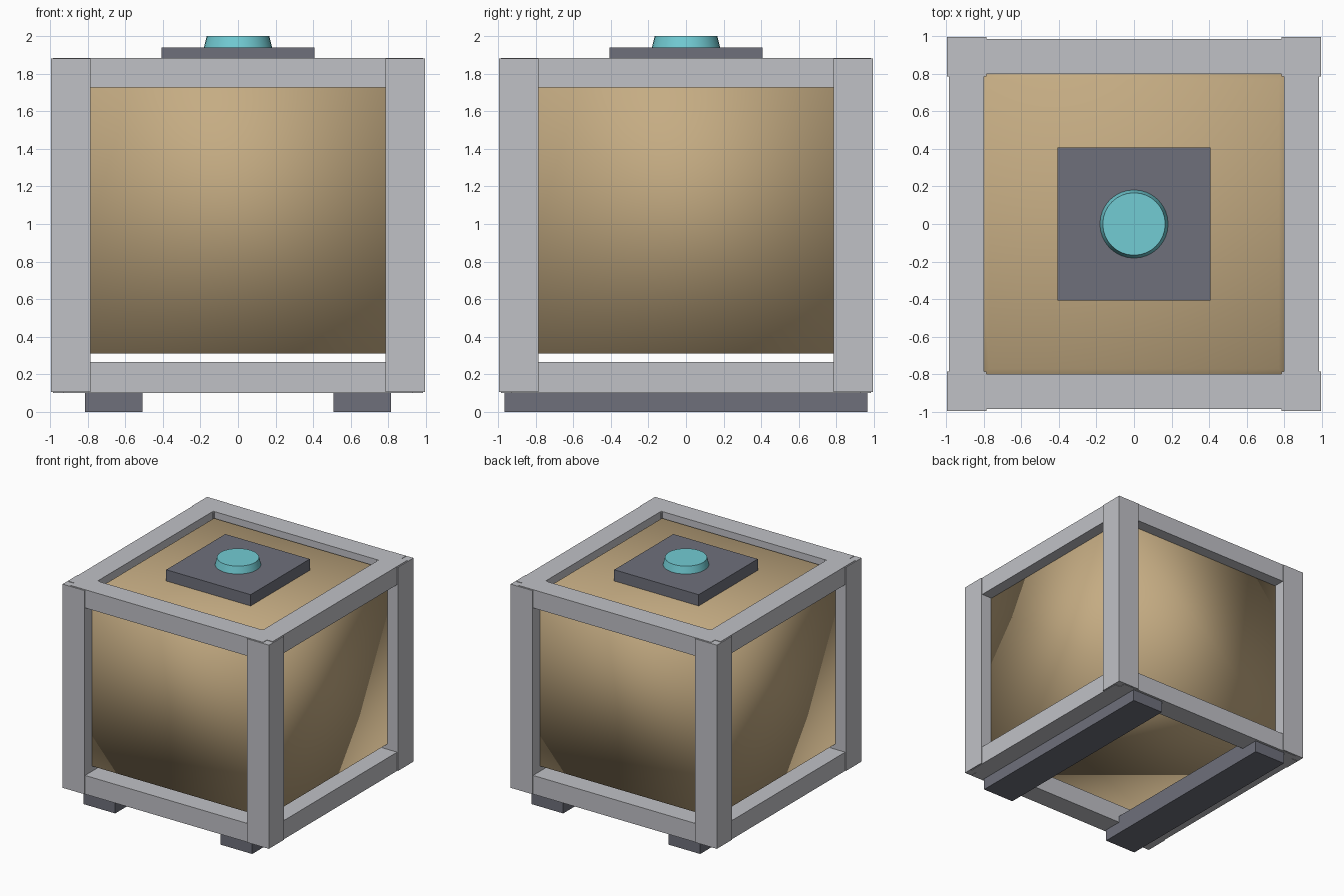
import bpy
import bmesh
import math

cube = bpy.data.objects.get("Cube")
if cube:
    bpy.data.objects.remove(cube, do_unlink=True)


def linear(c):
    c /= 255
    return c / 12.92 if c <= 0.04045 else ((c + 0.055) / 1.055) ** 2.4


def material(name, r, g, b):
    mat = bpy.data.materials.new(name)
    mat.use_nodes = True
    color = (linear(r), linear(g), linear(b), 1)
    mat.diffuse_color = color
    bsdf = mat.node_tree.nodes["Principled BSDF"]
    bsdf.inputs["Base Color"].default_value = color
    bsdf.inputs["Roughness"].default_value = 0.8
    return mat


LIGHT = material("light grey", 192, 193, 198)
DARK = material("dark grey", 110, 112, 123)
TAN = material("tan", 197, 172, 131)
TEAL = material("teal", 114, 204, 212)


def finish(name, bm, mat):
    mesh = bpy.data.meshes.new(name)
    bm.to_mesh(mesh)
    bm.free()
    mesh.materials.append(mat)
    obj = bpy.data.objects.new(name, mesh)
    bpy.context.collection.objects.link(obj)
    return obj


def box_mesh(x, y, z):
    """Box between the given (low, high) ranges."""
    bm = bmesh.new()
    bmesh.ops.create_cube(bm, size=1)
    for v in bm.verts:
        for i, (low, high) in enumerate((x, y, z)):
            v.co[i] = low if v.co[i] < 0 else high
    return bm


def box(name, x, y, z, mat):
    return finish(name, box_mesh(x, y, z), mat)


def span(low, high, side):
    return tuple(sorted((low * side, high * side)))


# Crate body with chamfered top edges
BODY, BODY_TOP = 0.89, 1.84
bm = box_mesh((-BODY, BODY), (-BODY, BODY), (0.31, BODY_TOP))
top_edges = [e for e in bm.edges if all(v.co.z > 1 for v in e.verts)]
bmesh.ops.bevel(bm, geom=top_edges, offset=0.12, segments=1, affect='EDGES')
for f in bm.faces:
    f.smooth = True
finish("crate_body", bm, TAN)

# Corner posts
for sx, side in ((-1, "right"), (1, "left")):
    for sy, end in ((-1, "front"), (1, "back")):
        box(f"{end}_{side}_post", span(0.785, 0.995, sx), span(0.785, 0.995, sy),
            (0.105, 1.88), LIGHT)

# Rails, standing slightly proud of the post ends
RAIL_LENGTH = (-0.93, 0.93)
for level, z in (("lower", (0.102, 0.265)), ("upper", (1.725, 1.884))):
    for s, end, side in ((-1, "front", "right"), (1, "back", "left")):
        across = span(0.797, 0.985, s)
        box(f"{level}_{end}_rail", RAIL_LENGTH, across, z, LIGHT)
        box(f"{level}_{side}_rail", across, RAIL_LENGTH, z, LIGHT)

# Skids
for s, side in ((-1, "right"), (1, "left")):
    box(f"{side}_skid", span(0.508, 0.813, s), (-0.965, 0.965), (0, 0.16), DARK)

# Lid plate
box("lid_plate", (-0.407, 0.407), (-0.407, 0.407), (1.835, 1.938), DARK)

# Round tapered button
bm = bmesh.new()
bmesh.ops.create_cone(bm, cap_ends=True, segments=32, radius1=0.182,
                      radius2=0.166, depth=0.064)
bmesh.ops.translate(bm, verts=bm.verts, vec=(0, 0, 1.968))
button = finish("button", bm, TEAL)
bpy.ops.object.select_all(action='DESELECT')
button.select_set(True)
bpy.context.view_layer.objects.active = button
bpy.ops.object.shade_smooth_by_angle(angle=math.radians(30))
